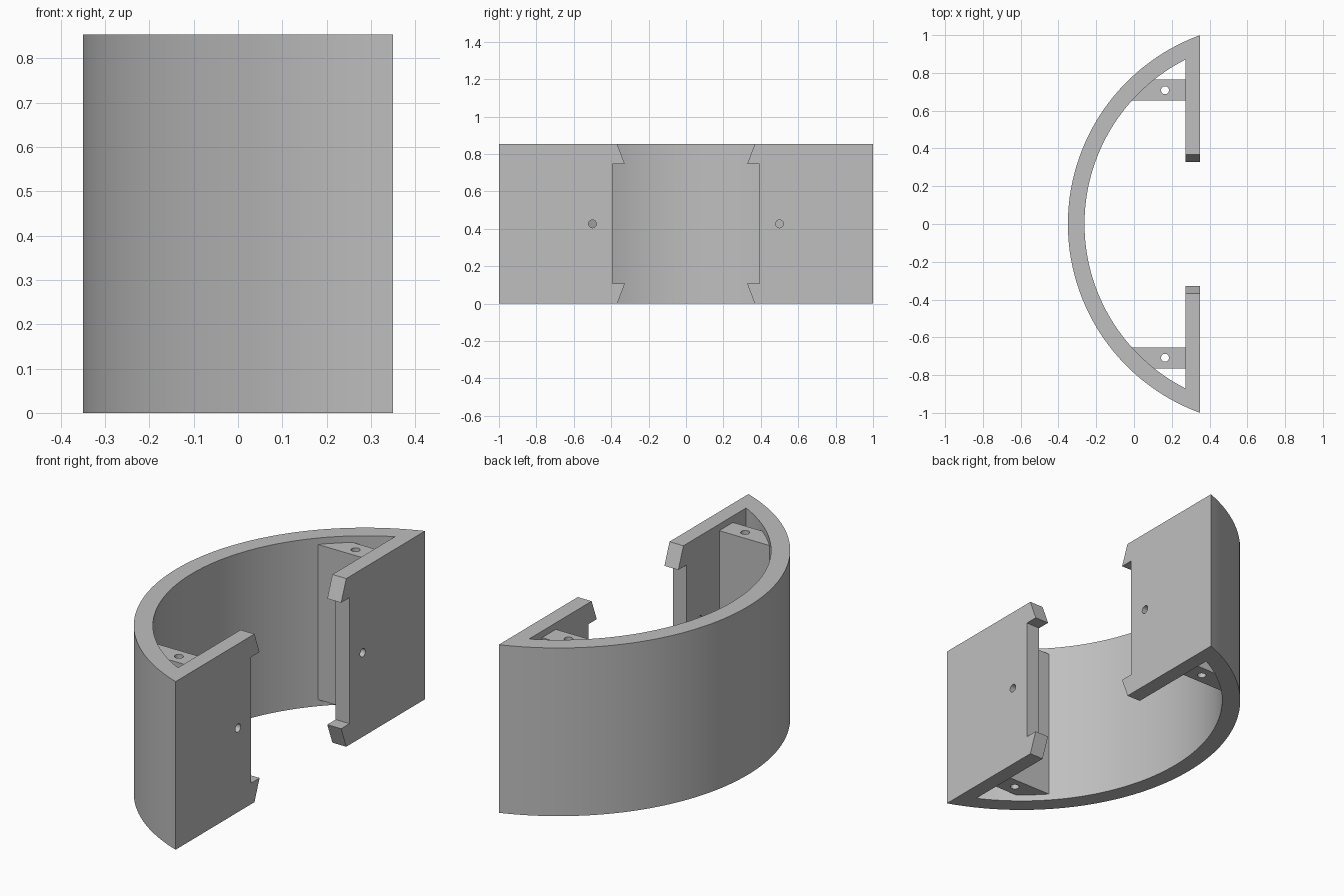
import bpy, bmesh, math
from mathutils import Matrix

cube = bpy.data.objects.get("Cube")
if cube:
    bpy.data.objects.remove(cube, do_unlink=True)

HEIGHT = 0.853
CENTRE_X, OUTER_R, INNER_R = 0.714, 1.064, 0.976
FRONT, BACK = 0.35, 0.272          # the two faces of the flat plates
BLOCK_GAP = 0.033                  # blocks stop short of the rims

grey = bpy.data.materials.new("plain grey")
grey.use_nodes = True
COLOUR = (0.52, 0.52, 0.52, 1)
grey.diffuse_color = COLOUR
grey.node_tree.nodes["Principled BSDF"].inputs["Base Color"].default_value = COLOUR


def prism(name, points, direction):
    """Extrude a closed outline of 3D points along a direction."""
    bm = bmesh.new()
    face = bm.faces.new([bm.verts.new(p) for p in points])
    moved = bmesh.ops.extrude_face_region(bm, geom=[face])["geom"]
    verts = [v for v in moved if isinstance(v, bmesh.types.BMVert)]
    bmesh.ops.translate(bm, verts=verts, vec=direction)
    bmesh.ops.recalc_face_normals(bm, faces=bm.faces)
    return finish(name, bm)


def rod(name, location, length, rotation):
    """Round cutter for a screw hole."""
    bm = bmesh.new()
    bmesh.ops.create_cone(bm, cap_ends=True, segments=24, radius1=0.021, radius2=0.021,
                          depth=length, matrix=Matrix.Translation(location) @ rotation)
    return finish(name, bm)


def finish(name, bm):
    mesh = bpy.data.meshes.new(name)
    bm.to_mesh(mesh)
    bm.free()
    mesh.materials.append(grey)
    obj = bpy.data.objects.new(name, mesh)
    bpy.context.collection.objects.link(obj)
    return obj


def select(obj):
    bpy.ops.object.select_all(action="DESELECT")
    obj.select_set(True)
    bpy.context.view_layer.objects.active = obj


def cut(obj, cutter):
    select(obj)
    mod = obj.modifiers.new("cut", "BOOLEAN")
    mod.operation, mod.solver, mod.object = "DIFFERENCE", "EXACT", cutter
    bpy.ops.object.modifier_apply(modifier=mod.name)
    bpy.data.objects.remove(cutter, do_unlink=True)


def smooth(obj):
    select(obj)
    bpy.ops.object.shade_smooth_by_angle(angle=math.radians(30))


def arc(radius, x_end, steps=72):
    """Arc bulging to -x, from +y to -y, ending at x_end."""
    half = math.acos((CENTRE_X - x_end) / radius)
    angles = [half - 2 * half * i / steps for i in range(steps + 1)]
    return [(CENTRE_X - radius * math.cos(a), radius * math.sin(a), 0) for a in angles]


# Curved wall with two flat plates, as one open outline
lip = 0.3
outline = (arc(OUTER_R, FRONT) + [(FRONT, -lip, 0), (BACK, -lip, 0)]
           + arc(INNER_R, BACK)[::-1] + [(BACK, lip, 0), (FRONT, lip, 0)])
shell = prism("curved_shell", outline, (0, 0, HEIGHT))

# Opening between the plates, leaving a pointed hook at each corner
side = [(0.406, -0.1), (0.327, 0.107), (0.394, 0.107),
        (0.394, 0.746), (0.327, 0.746), (0.406, 0.953)]
side[0] = (0.406, HEIGHT - 0.953)
gap = [(0.2, y, z) for y, z in side] + [(0.2, -y, z) for y, z in side[::-1]]
cut(shell, prism("gap_cutter", gap, (0.3, 0, 0)))

# Screw holes through the plates
sideways = Matrix.Rotation(math.pi / 2, 4, "Y")
for s in (1, -1):
    cut(shell, rod("plate_hole_cutter", (0.31, s * 0.5, HEIGHT / 2), 0.2, sideways))
smooth(shell)

# Upright blocks between plate and wall, each with a hole from top to bottom
for s, label in ((1, "back"), (-1, "front")):
    base = [(0.28, 0.655), (0.28, 0.765), (0.07, 0.765), (-0.04, 0.655)]
    block = prism(label + "_screw_block", [(x, s * y, BLOCK_GAP) for x, y in base],
                  (0, 0, HEIGHT - 2 * BLOCK_GAP))
    cut(block, rod("block_hole_cutter", (0.164, s * 0.708, HEIGHT / 2), 1.2, Matrix()))
    smooth(block)
